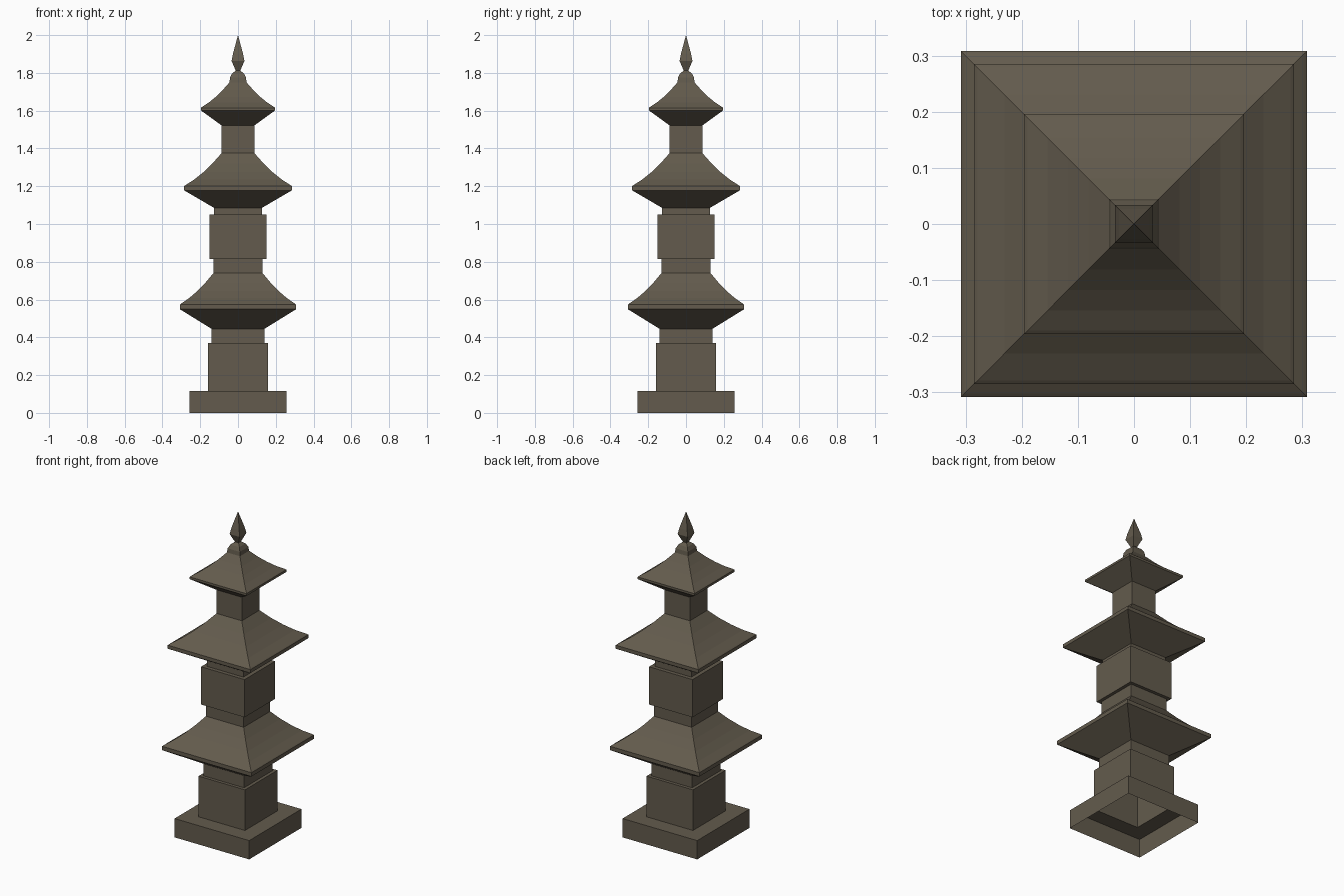
import bpy, bmesh

if "Cube" in bpy.data.objects:
    bpy.data.objects.remove(bpy.data.objects["Cube"])

stone = bpy.data.materials.new("weathered stone")
stone.diffuse_color = (0.125, 0.105, 0.074, 1.0)
stone.use_nodes = True
stone.node_tree.nodes["Principled BSDF"].inputs["Base Color"].default_value = stone.diffuse_color


def square_shell(name, profile):
    """Sweep (half width, height) points around a square plan as a thin shell."""
    bm = bmesh.new()
    rings = []
    for h, z in profile:
        if h == 0:
            rings.append([bm.verts.new((0, 0, z))] * 4)
        else:
            rings.append([bm.verts.new((sx * h, sy * h, z))
                          for sx, sy in ((-1, -1), (1, -1), (1, 1), (-1, 1))])
    for a, b in zip(rings, rings[1:]):
        for i in range(4):
            j = (i + 1) % 4
            if b[i] == b[j]:
                bm.faces.new((a[i], a[j], b[i]))
            else:
                bm.faces.new((a[i], a[j], b[j], b[i]))
    mesh = bpy.data.meshes.new(name)
    bm.to_mesh(mesh)
    bm.free()
    mesh.materials.append(stone)
    obj = bpy.data.objects.new(name, mesh)
    bpy.context.collection.objects.link(obj)
    return obj


def roof(name, neck, z0, eave, z1, z2, top, z3):
    """Flared underside, thin eave edge and a concave upper slope."""
    slope = []
    e = eave - 0.006
    for t in (0.0, 0.25, 0.5, 0.75, 1.0):
        sag = 0.09 * (z3 - z2) * 4 * t * (1 - t)
        slope.append((e + (top - e) * t, z2 + (z3 - z2) * t - sag))
    square_shell(name, [(neck, z0), (eave, z1), (eave, z2 - 0.005)] + slope)


# Hollow plinth, open underneath
square_shell("base_plinth", [(0.257, 0), (0.257, 0.117), (0.16, 0.117)])

# Lower storey
square_shell("lower_body", [(0.16, 0.117), (0.16, 0.37), (0.14, 0.37), (0.14, 0.445)])
roof("lower_roof", 0.14, 0.445, 0.308, 0.549, 0.578, 0.13, 0.74)

# Middle storey
square_shell("middle_body", [(0.13, 0.74), (0.13, 0.815), (0.15, 0.815),
                             (0.15, 1.05), (0.126, 1.05), (0.126, 1.085)])
roof("middle_roof", 0.126, 1.085, 0.285, 1.178, 1.205, 0.087, 1.375)

# Upper storey
square_shell("upper_body", [(0.087, 1.375), (0.087, 1.522)])
roof("upper_roof", 0.087, 1.522, 0.196, 1.601, 1.62, 0.045, 1.75)

# Domed cap and pointed bud at the top
square_shell("dome_cap", [(0.045, 1.75), (0.042, 1.775), (0.031, 1.797), (0.012, 1.812)])
square_shell("finial_bud", [(0.012, 1.812), (0.034, 1.863), (0.027, 1.9), (0, 2.0)])
